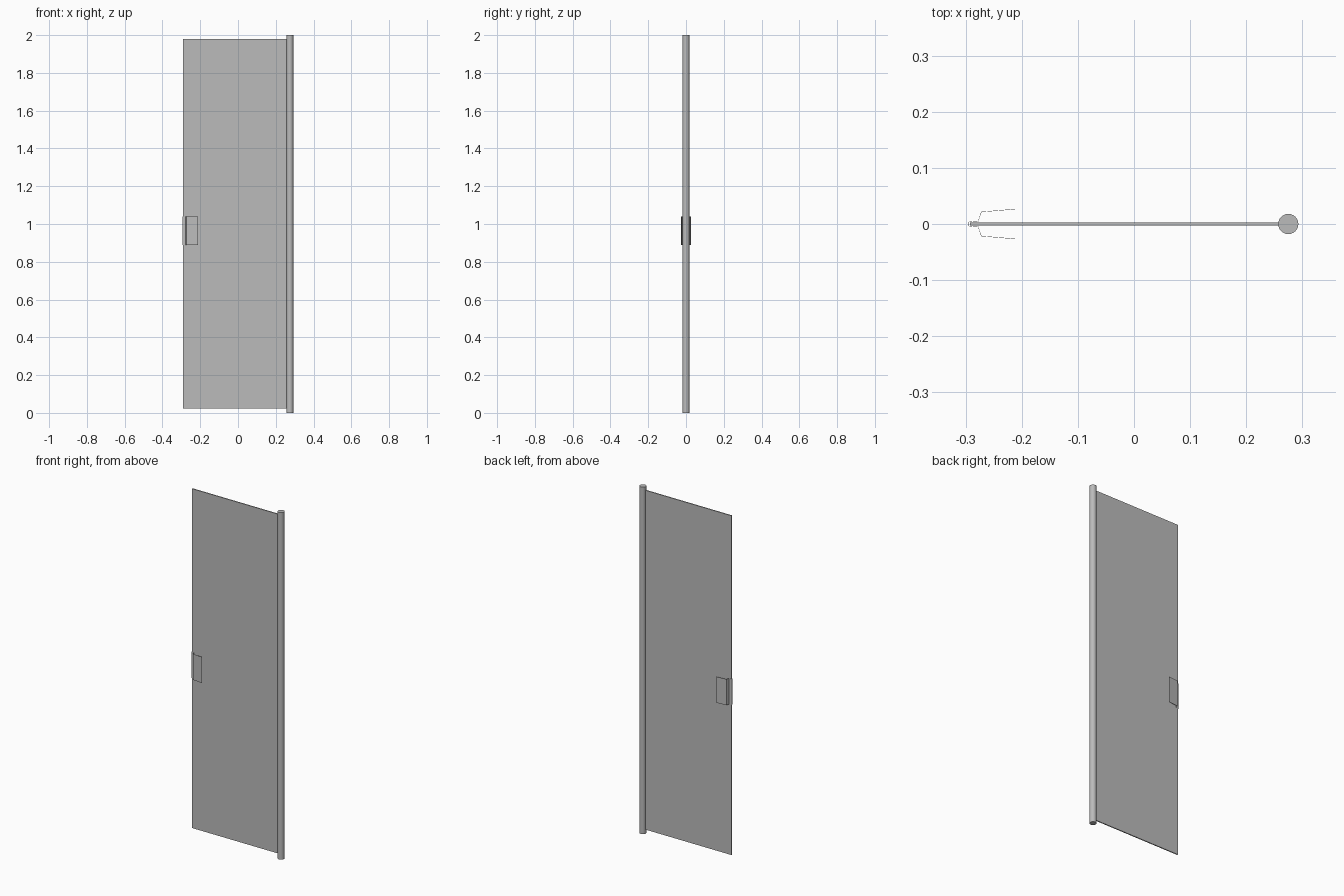
import bpy, bmesh

cube = bpy.data.objects.get("Cube")
if cube:
    bpy.data.objects.remove(cube, do_unlink=True)

# Single grey finish
grey = bpy.data.materials.new("neutral grey")
grey.use_nodes = True
colour = (0.5, 0.5, 0.5, 1)
grey.diffuse_color = colour
grey.node_tree.nodes["Principled BSDF"].inputs["Base Color"].default_value = colour


def add_object(name, bm):
    mesh = bpy.data.meshes.new(name)
    bm.to_mesh(mesh)
    bm.free()
    mesh.materials.append(grey)
    obj = bpy.data.objects.new(name, mesh)
    bpy.context.collection.objects.link(obj)
    return obj


# Thin door leaf
bm = bmesh.new()
bmesh.ops.create_cube(bm, size=1)
bmesh.ops.scale(bm, vec=(0.553, 0.006, 1.956), verts=bm.verts)
bmesh.ops.translate(bm, vec=(-0.0155, 0, 1.002), verts=bm.verts)
add_object("door_panel", bm)

# Round hinge post
bpy.ops.mesh.primitive_cylinder_add(vertices=24, radius=0.018, depth=2,
                                    location=(0.275, 0, 1))
post = bpy.context.object
post.name = "hinge_post"
post.data.materials.append(grey)
bpy.ops.object.shade_smooth_by_angle()

# Folded handle strip wrapping the free edge, with a pull flap on each side
half = [(-0.212, 0.0265), (-0.272, 0.0215), (-0.278, 0.0045),
        (-0.284, 0.005), (-0.2945, 0.0035)]
outline = half + [(x, -y) for x, y in reversed(half)]
bm = bmesh.new()
rows = [[bm.verts.new((x, y, z)) for x, y in outline] for z in (0.89, 1.04)]
for i in range(len(outline) - 1):
    bm.faces.new((rows[0][i], rows[0][i + 1], rows[1][i + 1], rows[1][i]))
bmesh.ops.recalc_face_normals(bm, faces=bm.faces)
handle = add_object("edge_handle", bm)
sheet = handle.modifiers.new("sheet thickness", "SOLIDIFY")
sheet.thickness = 0.0008
sheet.offset = 0
